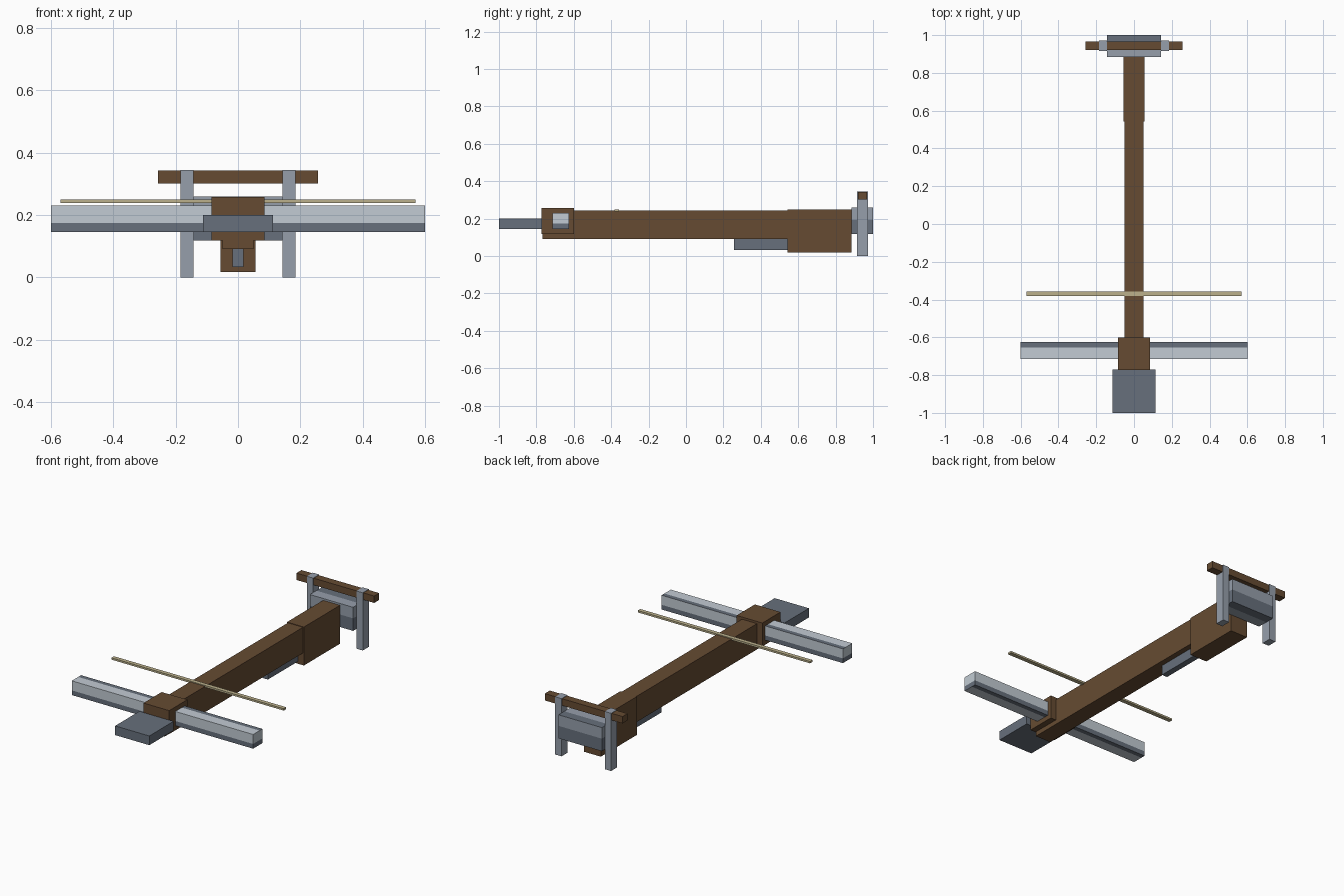
import bpy, bmesh
from mathutils import Vector

if "Cube" in bpy.data.objects:
    bpy.data.objects.remove(bpy.data.objects["Cube"])


def material(name, r, g, b):
    lin = [((c / 255 + 0.055) / 1.055) ** 2.4 for c in (r, g, b)]
    m = bpy.data.materials.new(name)
    m.diffuse_color = (*lin, 1)
    m.use_nodes = True
    m.node_tree.nodes["Principled BSDF"].inputs["Base Color"].default_value = m.diffuse_color
    return m


WOOD = material("brown wood", 102, 75, 50)
DARK = material("dark steel", 103, 112, 124)
STEEL = material("mid steel", 150, 159, 171)
LIGHT = material("light steel", 194, 203, 211)
CORD = material("tan cord", 188, 177, 140)


def box(name, x, y, z, mat, trim=None, split=None):
    """Box from (min, max) ranges; split = (y, z) paints the lower and rear bands in trim."""
    bm = bmesh.new()
    bmesh.ops.create_cube(bm, size=1)
    for v in bm.verts:
        v.co = Vector([lo + (c + 0.5) * (hi - lo) for c, (lo, hi) in zip(v.co, (x, y, z))])
    if split:
        for co, no in (((0, split[0], 0), (0, 1, 0)), ((0, 0, split[1]), (0, 0, 1))):
            geom = bm.verts[:] + bm.edges[:] + bm.faces[:]
            bmesh.ops.bisect_plane(bm, geom=geom, plane_co=co, plane_no=no)
        bm.normal_update()
        for f in bm.faces:
            c = f.calc_center_median()
            flat = abs(f.normal.z) > 0.5
            f.material_index = int(c.y > split[0] if flat else c.z < split[1])
    me = bpy.data.meshes.new(name)
    bm.to_mesh(me)
    bm.free()
    me.materials.append(mat)
    if trim:
        me.materials.append(trim)
    ob = bpy.data.objects.new(name, me)
    bpy.context.collection.objects.link(ob)
    return ob


def centred(name, half, y, z, mat, **kw):
    return box(name, (-half, half), y, z, mat, **kw)


# Wooden body
centred("stock", 0.05, (-0.768, 0.88), (0.091, 0.245), WOOD)
centred("butt", 0.056, (0.543, 0.885), (0.018, 0.248), WOOD)
centred("head_block", 0.085, (-0.772, -0.60), (0.118, 0.258), WOOD)

# Metal foot plate and trigger
centred("foot_plate", 0.113, (-1.0, -0.77), (0.146, 0.201), DARK)
centred("trigger", 0.018, (0.257, 0.545), (0.033, 0.092), DARK)

# Bow limb with darker lower and rear bands, and string
centred("bow_limb", 0.6, (-0.714, -0.626), (0.146, 0.231), LIGHT,
        trim=DARK, split=(-0.653, 0.174))
centred("bow_string", 0.57, (-0.382, -0.358), (0.239, 0.25), CORD)

# Winding drum, side posts and handle bar
centred("winding_drum", 0.143, (0.884, 1.0), (0.118, 0.259), STEEL,
        trim=DARK, split=(0.945, 0.193))
for side, s in (("left", -1), ("right", 1)):
    box(f"{side}_post", sorted((s * 0.143, s * 0.185)), (0.915, 0.972), (0.0, 0.345), STEEL)
centred("handle_bar", 0.257, (0.92, 0.967), (0.302, 0.343), WOOD)
